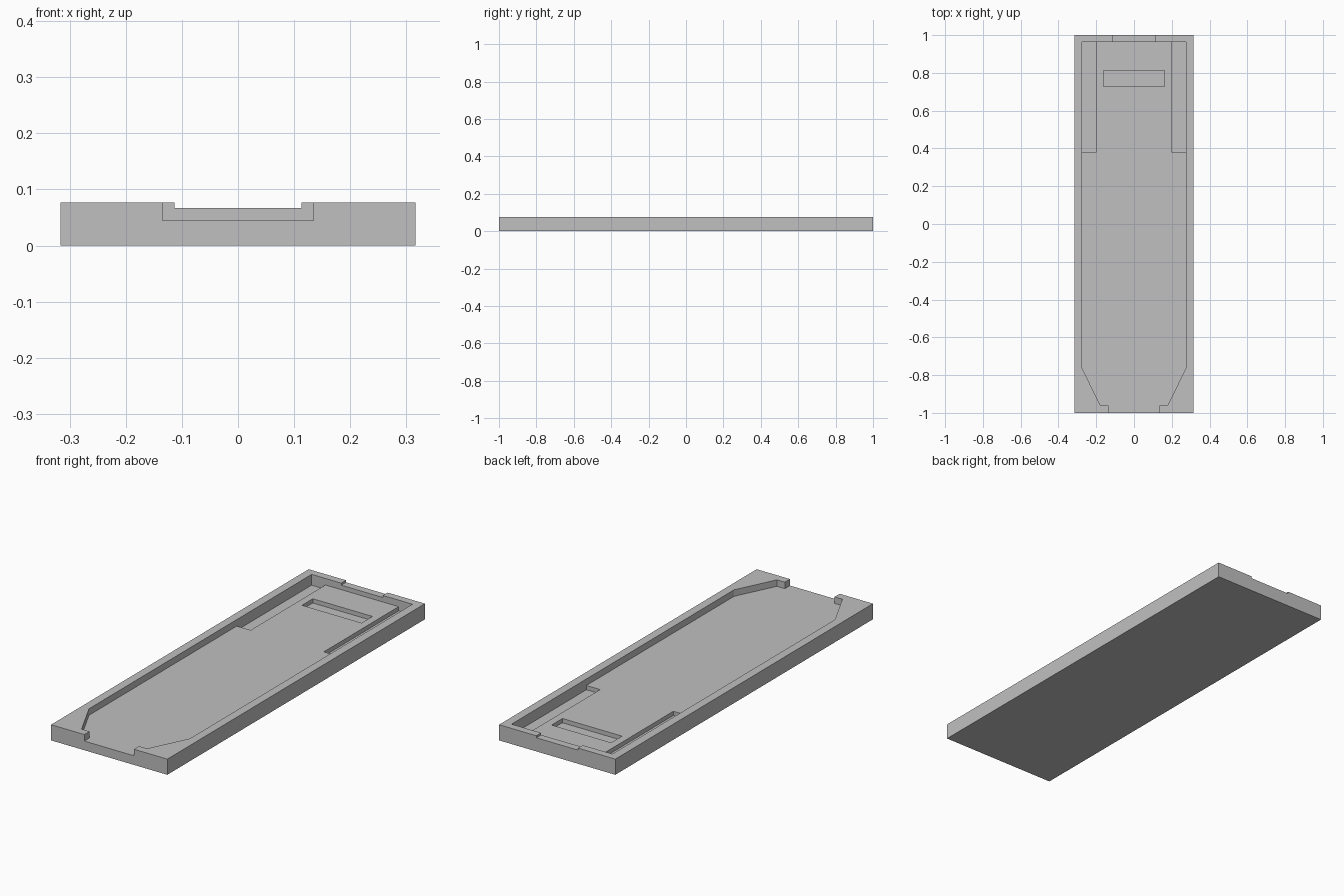
import bpy
import bmesh

cube = bpy.data.objects.get("Cube")
if cube:
    bpy.data.objects.remove(cube, do_unlink=True)

WIDTH, LENGTH, HEIGHT = 0.632, 2.0, 0.077
FLOOR, DEEP, ABOVE = 0.045, 0.024, 0.12
POCKET_X, POCKET_BACK = 0.274, 0.963

grey = bpy.data.materials.new("plain_grey")
grey.use_nodes = True
colour = (0.53, 0.53, 0.53, 1)
grey.diffuse_color = colour
grey.node_tree.nodes["Principled BSDF"].inputs["Base Color"].default_value = colour


def prism(name, outline, bottom, top):
    """Extrude a flat outline straight up from bottom to top."""
    bm = bmesh.new()
    face = bm.faces.new([bm.verts.new((x, y, bottom)) for x, y in outline])
    raised = bmesh.ops.extrude_face_region(bm, geom=[face])["geom"]
    verts = [v for v in raised if isinstance(v, bmesh.types.BMVert)]
    bmesh.ops.translate(bm, verts=verts, vec=(0, 0, top - bottom))
    bmesh.ops.recalc_face_normals(bm, faces=bm.faces)
    mesh = bpy.data.meshes.new(name)
    bm.to_mesh(mesh)
    bm.free()
    mesh.materials.append(grey)
    obj = bpy.data.objects.new(name, mesh)
    bpy.context.collection.objects.link(obj)
    return obj


def rectangle(x0, x1, y0, y1):
    return [(x0, y0), (x1, y0), (x1, y1), (x0, y1)]


def carve(target, cutter):
    """Subtract the cutter for good, then discard it."""
    cutter.hide_render = True
    mod = target.modifiers.new(cutter.name, 'BOOLEAN')
    mod.operation, mod.solver, mod.object = 'DIFFERENCE', 'EXACT', cutter
    bpy.context.view_layer.objects.active = target
    bpy.ops.object.modifier_apply(modifier=mod.name)
    bpy.data.objects.remove(cutter, do_unlink=True)


# Solid slab
tray = prism("tray", rectangle(-WIDTH / 2, WIDTH / 2, -LENGTH / 2, LENGTH / 2), 0, HEIGHT)

# Main pocket with tapered front corners and an open front mouth
half = [(0.135, -1.1), (0.135, -0.96), (0.178, -0.96), (POCKET_X, -0.765), (POCKET_X, POCKET_BACK)]
outline = half + [(-x, y) for x, y in reversed(half)]
carve(tray, prism("pocket", outline, FLOOR, ABOVE))

# Shallow notch in the back rim
carve(tray, prism("back_notch", rectangle(-0.113, 0.113, 0.9, 1.1), 0.067, ABOVE))

# Deeper channels along both sides at the back
for side in (-1, 1):
    x0, x1 = sorted((side * 0.199, side * POCKET_X))
    carve(tray, prism("side_channel", rectangle(x0, x1, 0.382, POCKET_BACK), DEEP, ABOVE))

# Cross slot in the raised floor
carve(tray, prism("cross_slot", rectangle(-0.162, 0.162, 0.728, 0.812), DEEP, ABOVE))
